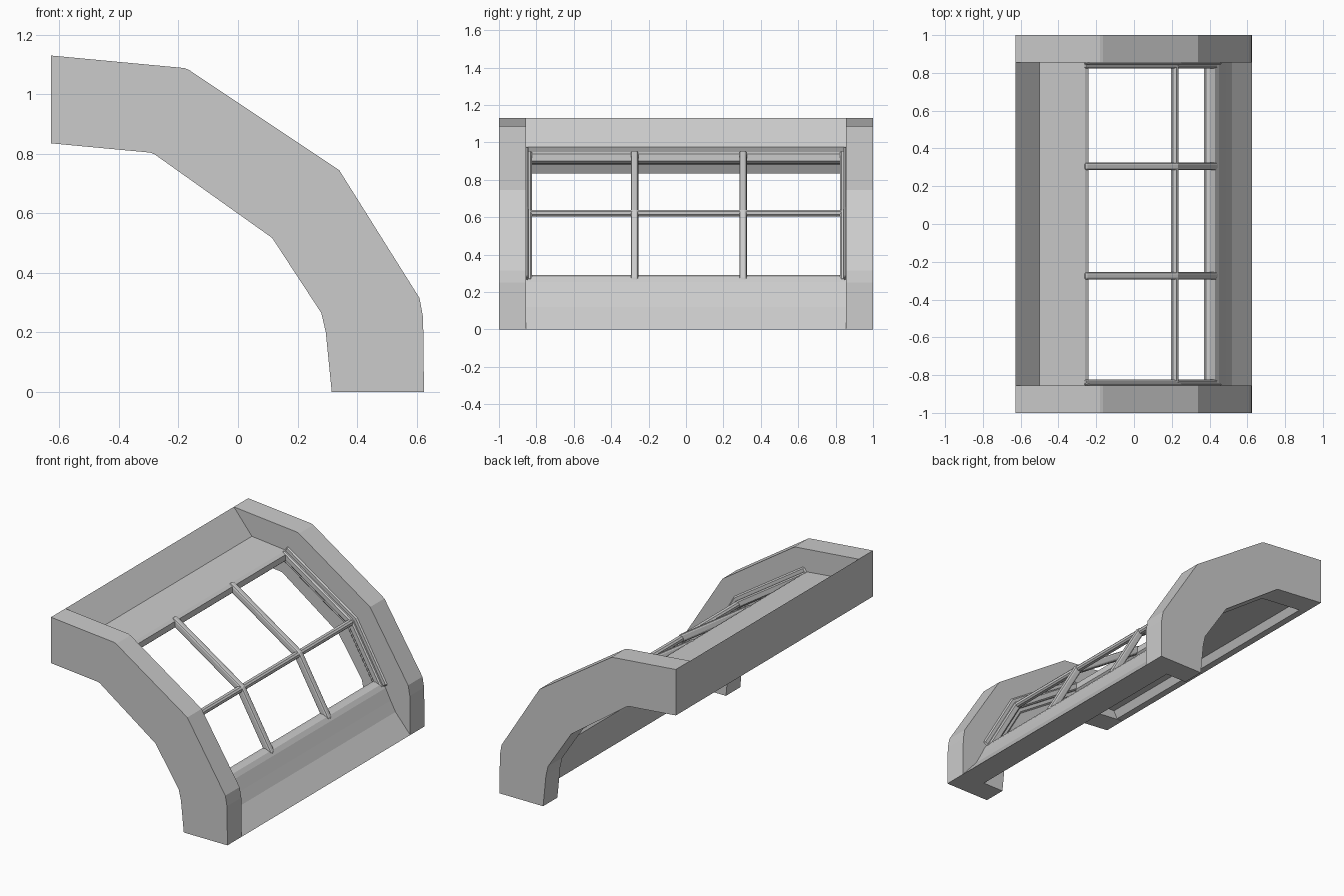
import bpy, bmesh
from mathutils import Vector

if "Cube" in bpy.data.objects:
    bpy.data.objects.remove(bpy.data.objects["Cube"])


def extrude_profile(name, pts, y0, y1, bevel=0.0, segments=1):
    """Closed (x, z) profile extruded along y."""
    bm = bmesh.new()
    face = bm.faces.new([bm.verts.new((x, y0, z)) for x, z in pts])
    ext = bmesh.ops.extrude_face_region(bm, geom=[face])
    moved = [v for v in ext["geom"] if isinstance(v, bmesh.types.BMVert)]
    bmesh.ops.translate(bm, verts=moved, vec=(0, y1 - y0, 0))
    bmesh.ops.recalc_face_normals(bm, faces=bm.faces)
    mesh = bpy.data.meshes.new(name)
    bm.to_mesh(mesh)
    bm.free()
    obj = bpy.data.objects.new(name, mesh)
    bpy.context.collection.objects.link(obj)
    if bevel:
        mod = obj.modifiers.new("Soft edges", "BEVEL")
        mod.width = bevel
        mod.segments = segments
        mod.limit_method = "ANGLE"
    return obj


def strip(path, half):
    """Thicken an open (x, z) path into a closed profile with mitred corners."""
    p = [Vector(q) for q in path]
    up, down = [], []
    for i, q in enumerate(p):
        a = (q - p[i - 1]).normalized() if i else (p[1] - q).normalized()
        b = (p[i + 1] - q).normalized() if i < len(p) - 1 else a
        na, nb = Vector((-a.y, a.x)), Vector((-b.y, b.x))
        n = (na + nb).normalized()
        off = n * (half / n.dot(na))
        up.append(q + off)
        down.append(q - off)
    return [tuple(v) for v in up + down[::-1]]


# End ribs: thick faceted arches
rib = [(-0.628, 1.13), (-0.18, 1.088), (-0.165, 1.082), (0.34, 0.745),
       (0.61, 0.315), (0.622, 0.25), (0.625, 0.0), (0.315, 0.0),
       (0.295, 0.2), (0.28, 0.265), (0.115, 0.517), (-0.28, 0.798),
       (-0.295, 0.804), (-0.628, 0.835)]
for label, a, b in (("front", -1.0, -0.855), ("back", 0.855, 1.0)):
    extrude_profile(label + "_rib", rib, a, b)

# Upper panel: slopes down from the rear edge to the window head
upper = [(-0.628, 1.13), (-0.5, 0.975), (-0.26, 0.95), (-0.24, 0.938),
         (-0.24, 0.9), (-0.255, 0.887), (-0.56, 0.88), (-0.585, 0.835),
         (-0.628, 0.835)]
extrude_profile("upper_panel", upper, -0.855, 0.855)

# Lower panel: slopes back from the ground edge to the window sill
lower = [(0.625, 0.0), (0.52, 0.12), (0.485, 0.185), (0.45, 0.255),
         (0.43, 0.28), (0.40, 0.292), (0.38, 0.29), (0.37, 0.275),
         (0.375, 0.25), (0.46, 0.0)]
extrude_profile("lower_panel", lower, -0.855, 0.855)

# Window bars following the bend of the arch
path = [(-0.27, 0.94), (0.215, 0.622), (0.425, 0.255)]
for label, y in (("front", -0.275), ("back", 0.305)):
    extrude_profile(label + "_mullion", strip(path, 0.024),
                    y - 0.02, y + 0.02, 0.012, 2)

# Side frames of the window against the ribs, with a thinner inner bead
for label, s in (("front", -1), ("back", 1)):
    extrude_profile(label + "_window_jamb", strip(path, 0.05),
                    *sorted((s * 0.842, s * 0.858)), 0.008)
    extrude_profile(label + "_window_bead", strip(path, 0.022),
                    *sorted((s * 0.824, s * 0.85)), 0.008)

# Horizontal glazing bar across the bend
octagon = [(0.197, 0.614), (0.206, 0.605), (0.226, 0.605), (0.235, 0.614),
           (0.235, 0.630), (0.226, 0.640), (0.206, 0.640), (0.197, 0.630)]
extrude_profile("glazing_bar", octagon, -0.85, 0.85)
